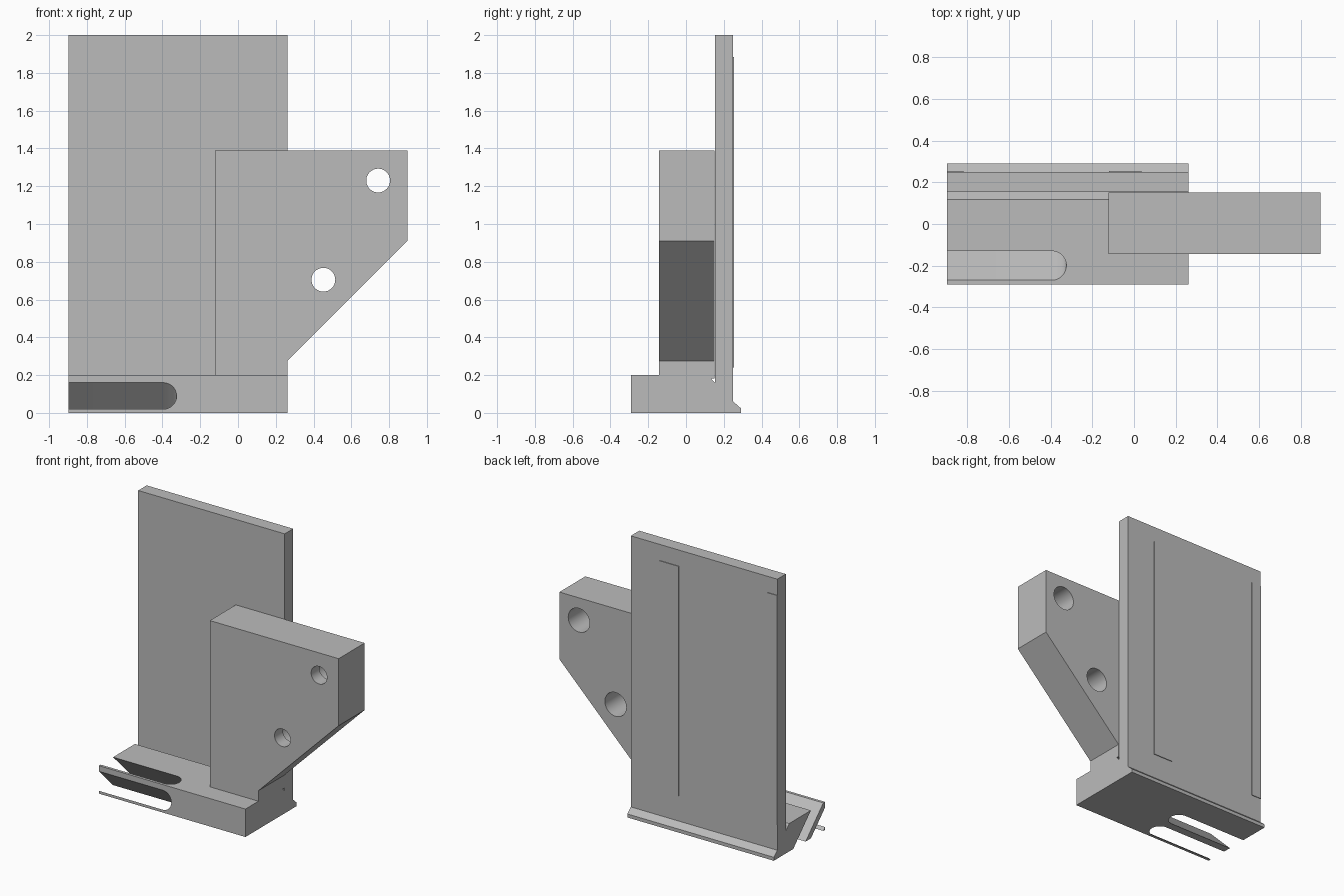
import bpy
import bmesh
from math import cos, sin, pi
from mathutils import Vector

cube = bpy.data.objects.get("Cube")
if cube:
    bpy.data.objects.remove(cube, do_unlink=True)

grey = bpy.data.materials.new("plain grey")
grey.use_nodes = True
COLOR = (0.5, 0.5, 0.5, 1)
grey.diffuse_color = COLOR
grey.node_tree.nodes["Principled BSDF"].inputs["Base Color"].default_value = COLOR

LEFT, RIGHT = 0.262, -0.898      # ends of the upright plate
BACK = 0.25


def prism(name, points, direction):
    """Closed solid swept from a flat outline along a direction."""
    bm = bmesh.new()
    face = bm.faces.new([bm.verts.new(p) for p in points])
    swept = bmesh.ops.extrude_face_region(bm, geom=[face])["geom"]
    verts = [v for v in swept if isinstance(v, bmesh.types.BMVert)]
    bmesh.ops.translate(bm, verts=verts, vec=Vector(direction))
    bmesh.ops.recalc_face_normals(bm, faces=bm.faces)
    mesh = bpy.data.meshes.new(name)
    bm.to_mesh(mesh)
    bm.free()
    mesh.materials.append(grey)
    obj = bpy.data.objects.new(name, mesh)
    bpy.context.collection.objects.link(obj)
    return obj


def arc(cx, cz, y, radius, start, end, steps):
    angles = [start + (end - start) * i / steps for i in range(steps + 1)]
    return [(cx + radius * cos(a), y, cz + radius * sin(a)) for a in angles]


def cut(target, cutter):
    cutter.hide_render = True
    cutter.hide_set(True)
    mod = target.modifiers.new(cutter.name, "BOOLEAN")
    mod.operation = "DIFFERENCE"
    mod.solver = "EXACT"
    mod.object = cutter


def finish(obj):
    """Apply the cuts, drop the cutters and smooth the round walls."""
    bpy.context.view_layer.objects.active = obj
    obj.select_set(True)
    cutters = [m.object for m in obj.modifiers]
    for mod in list(obj.modifiers):
        bpy.ops.object.modifier_apply(modifier=mod.name)
    for cutter in cutters:
        bpy.data.objects.remove(cutter, do_unlink=True)
    bpy.ops.object.shade_smooth_by_angle()
    obj.select_set(False)


# Upright plate with foot, rear lip and relief groove in the inner corner
profile = [(-0.29, 0), (0.29, 0), (0.29, 0.025), (BACK, 0.06), (BACK, 2),
           (0.154, 2), (0.154, 0.158), (0.117, 0.2), (-0.29, 0.2)]
frame = prism("plate_and_foot", [(RIGHT, y, z) for y, z in profile],
              (LEFT - RIGHT, 0, 0))

# Two parallel slanted slots, open at the right end of the foot
for name, shift in (("lower_slot", 0), ("upper_slot", 0.2)):
    y, z = -0.6, 0.4 + shift
    outline = arc(-0.395, z, y, 0.07, -pi / 2, pi / 2, 24)
    outline += [(-1.1, y, z + 0.07), (-1.1, y, z - 0.07)]
    cut(frame, prism(name, outline, (0, 0.9, -0.9)))
finish(frame)

# Side bracket with slanted underside
FRONT, DEPTH = -0.143, 0.294
outline = [(-0.123, 0.182), (LEFT, 0.182), (LEFT, 0.275), (0.897, 0.91),
           (0.897, 1.39), (-0.123, 1.39)]
bracket = prism("side_bracket", [(x, FRONT, z) for x, z in outline], (0, DEPTH, 0))

# Bolt holes, wider from the back
for i, (x, z) in enumerate([(0.742, 1.23), (0.452, 0.705)]):
    for name, radius, y in (("bolt_hole", 0.063, -0.4), ("counterbore", 0.085, -0.05)):
        circle = arc(x, z, y, radius, 0, 2 * pi, 40)[:-1]
        cut(bracket, prism(f"{name}_{i}", circle, (0, 0.7, 0)))
finish(bracket)

# Thin raised strips on the back of the plate
for name, x0, x1 in (("back_strip_left", -0.12, 0.035), ("back_strip_right", RIGHT, -0.82)):
    corners = [(x0, 0.24), (x1, 0.24), (x1, 1.885), (x0, 1.885)]
    prism(name, [(x, BACK - 0.01, z) for x, z in corners], (0, 0.015, 0))
